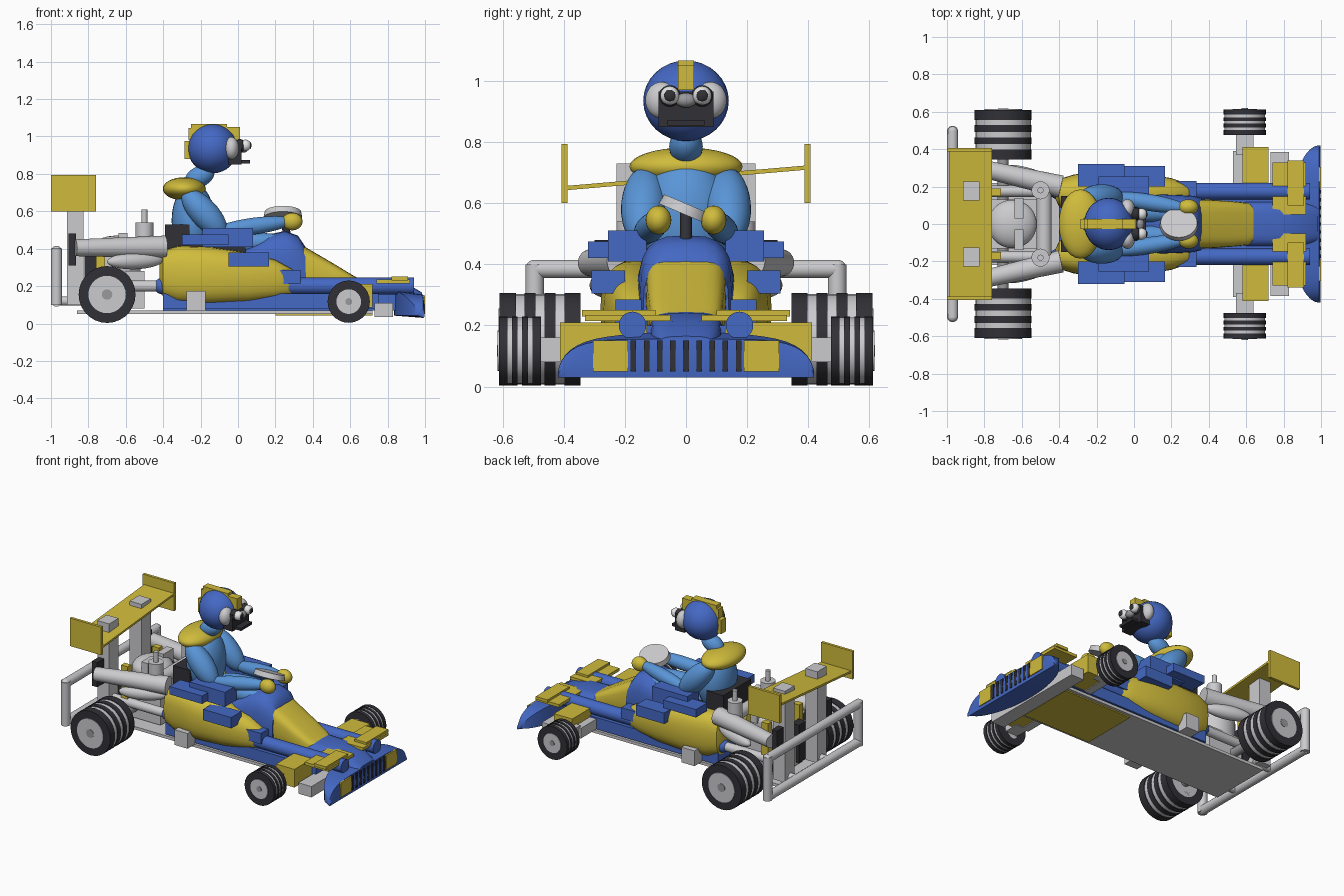
import bpy, bmesh, math
from mathutils import Vector, Matrix

if "Cube" in bpy.data.objects:
    bpy.data.objects.remove(bpy.data.objects["Cube"])


def colour(name, r, g, b):
    m = bpy.data.materials.new(name)
    m.diffuse_color = (r, g, b, 1)
    m.use_nodes = True
    m.node_tree.nodes["Principled BSDF"].inputs["Base Color"].default_value = m.diffuse_color
    return m


BLUE = colour("blue", .058, .138, .55)
SKY = colour("light_blue", .1, .30, .68)
YEL = colour("yellow", .63, .50, .045)
LIGHT = colour("light_grey", .60, .60, .62)
DARK = colour("dark_grey", .03, .03, .037)
MID = colour("mid_grey", .32, .32, .33)
WHITE = colour("white", .85, .85, .85)


def finish(name, bm, mat, smooth=True):
    bmesh.ops.recalc_face_normals(bm, faces=bm.faces)
    me = bpy.data.meshes.new(name)
    bm.to_mesh(me)
    bm.free()
    ob = bpy.data.objects.new(name, me)
    bpy.context.collection.objects.link(ob)
    for m in (mat if isinstance(mat, list) else [mat]):
        me.materials.append(m)
    if smooth:
        bpy.ops.object.select_all(action='DESELECT')
        ob.select_set(True)
        bpy.context.view_layer.objects.active = ob
        bpy.ops.object.shade_smooth_by_angle(angle=math.radians(40))
    return ob


def box(name, x, y, z, mat, roll=0):
    """Box from (min, max) ranges, optionally rolled around x."""
    bm = bmesh.new()
    c = Vector([sum(r) / 2 for r in (x, y, z)])
    size = [abs(r[1] - r[0]) for r in (x, y, z)]
    bmesh.ops.create_cube(bm, size=1, matrix=Matrix.Translation(c) @ Matrix.Rotation(roll, 4, 'X') @ Matrix.Diagonal((*size, 1)))
    return finish(name, bm, mat, False)


def blob(name, c, r, mat, pitch=0, yaw=0):
    bm = bmesh.new()
    m = Matrix.Translation(c) @ Matrix.Rotation(yaw, 4, 'Z') @ Matrix.Rotation(pitch, 4, 'Y') @ Matrix.Diagonal((*r, 1))
    bmesh.ops.create_uvsphere(bm, u_segments=28, v_segments=16, radius=1, matrix=m)
    return finish(name, bm, mat)


def rod(name, a, b, r, mat, r2=None):
    a, b = Vector(a), Vector(b)
    m = Matrix.Translation((a + b) / 2) @ (b - a).to_track_quat('Z', 'Y').to_matrix().to_4x4()
    bm = bmesh.new()
    bmesh.ops.create_cone(bm, cap_ends=True, segments=28, radius1=r, radius2=r if r2 is None else r2,
                          depth=(b - a).length, matrix=m)
    return finish(name, bm, mat)


def limb(name, a, b, r, mat):
    """Ellipsoid stretched between two points."""
    a, b = Vector(a), Vector(b)
    d = b - a
    return blob(name, (a + b) / 2, (d.length / 2, r, r), mat,
                -math.asin(d.z / d.length), math.atan2(d.y, d.x))


def skin(name, rings, mat, smooth=True):
    bm = bmesh.new()
    vs = [[bm.verts.new(p) for p in ring] for ring in rings]
    n = len(vs[0])
    for a, b in zip(vs, vs[1:]):
        for i in range(n):
            bm.faces.new((a[i], a[(i + 1) % n], b[(i + 1) % n], b[i]))
    bm.faces.new(vs[0])
    bm.faces.new(vs[-1])
    return finish(name, bm, mat, smooth)


def loft(name, sections, mat, y0=0, power=.65):
    """Rounded body along x from (x, half width, z low, z high)."""
    rings = []
    for x, w, lo, hi in sections:
        ring = []
        for i in range(24):
            t = math.tau * i / 24
            c, s = math.cos(t), math.sin(t)
            ring.append((x, y0 + w * math.copysign(abs(c) ** power, c),
                         (lo + hi) / 2 + (hi - lo) / 2 * math.copysign(abs(s) ** power, s)))
        rings.append(ring)
    return skin(name, rings, mat)


def wheel(name, x, z, r, y0, y1, hub, s):
    """Tyre with three pale bands, plus rim and cap."""
    w = (y1 - y0) / 13
    edges = [0, 2.6, 4, 5.8, 7.2, 9, 10.4, 13]
    for i in range(7):
        pale = i % 2
        rod(f"{name}_{'band' if pale else 'tread'}", (x, s * (y0 + edges[i] * w), z), (x, s * (y0 + edges[i + 1] * w), z),
            r - (.004 if pale else 0), LIGHT if pale else DARK)
    rod(name + "_rim", (x, s * y0, z), (x, s * (y1 + .004), z), hub, LIGHT)
    rod(name + "_cap", (x, s * y1, z), (x, s * (y1 + .007), z), hub * .28, MID)


# Floor and central tub
box("floor_pan", (-.86, .72), (-.22, .22), (.05, .07), LIGHT)
box("front_floor", (.2, .72), (-.2, .2), (.042, .052), YEL)
box("front_crossbar", (.73, .83), (-.385, .385), (.035, .11), LIGHT)
box("tub", (-.4, .85), (-.13, .13), (.07, .2), BLUE)
loft("cockpit_cowl", [(-.05, .15, .1, .36), (.06, .16, .1, .42), (.16, .16, .1, .475), (.25, .155, .1, .495),
                      (.32, .15, .1, .47), (.36, .14, .1, .41)], BLUE)
loft("hood", [(.3, .132, .15, .445), (.4, .13, .15, .385), (.52, .122, .15, .315), (.61, .112, .15, .26),
              (.655, .085, .15, .235)], YEL, power=.5)
loft("nose", [(.6, .12, .08, .245), (.78, .12, .08, .24), (.9, .115, .06, .215), (.985, .1, .04, .165)], BLUE, power=.55)

# Front bumper swept across the car
rings = []
for i in range(29):
    y = .42 * math.sin(math.pi * (i / 28 - .5)) * .999
    q = abs(y) / .42
    back = .99 - .155 * math.sqrt(1 - q * q)
    top = .035 + .12 * math.sqrt(1 - q ** 6)
    rings.append([(back, y, .042), (.992, y, .03), (.998, y, (top + .03) / 2), (.99, y, top), (back, y, top + .03 * (1 - q))])
skin("front_bumper", rings, BLUE)
for i in range(9):
    y = (i - 4) * .043
    box("grille_slot", (.99, .9995), (y - .009, y + .009), (.05, .15), DARK)

# Engine and rear centre parts
rod("engine_block", (-.65, 0, .1), (-.65, 0, .4), .13, LIGHT)
blob("engine_dome", (-.65, 0, .4), (.13, .13, .07), LIGHT)
box("engine_base", (-.8, -.5), (-.13, .13), (.08, .28), LIGHT)
rod("rear_axle", (-.7, -.36, .155), (-.7, .36, .155), .03, MID)
rod("front_axle", (.59, -.48, .115), (.59, .48, .115), .02, MID)
rod("intake_manifold", (-.48, -.18, .42), (-.48, .18, .42), .04, LIGHT)
for z in (.12, .385):
    rod("rear_bumper_bar", (-.97, -.5, z), (-.97, .5, z), .03, LIGHT)

# Rear wing blade
box("wing_blade", (-.99, -.76), (-.4, .4), (.676, .69), YEL, math.atan(.085))

# Seat
box("seat_back", (-.39, -.26), (-.15, .15), (.3, .53), DARK)
box("seat_base", (-.3, .04), (-.12, .12), (.2, .42), DARK)

# Mirrored parts
for s in (1, -1):
    wheel("rear_wheel", -.70, .155, .152, .345, .61, .1, s)
    wheel("front_wheel", .592, .117, .113, .475, .612, .066, s)
    loft("side_pod", [(-.42, .03, .2, .32), (-.4, .075, .14, .39), (-.32, .1, .11, .415), (-.15, .115, .1, .41),
                      (.05, .105, .11, .38), (.2, .08, .13, .34), (.29, .05, .15, .29), (.33, .02, .18, .25)],
         YEL, s * .165, .8)
    rod("side_tube", (-.4, s * .175, .2), (.94, s * .175, .2), .045, BLUE)
    blob("side_tube_end", (-.4, s * .175, .2), (.05, .045, .045), BLUE)
    box("side_sill", (-.4, .75), (s * .1, s * .22), (.08, .16), BLUE)
    rod("rear_rail", (-.86, s * .175, .2), (-.4, s * .175, .2), .03, LIGHT)
    # Stepped side panels
    box("shoulder_panel", (-.19, .08), (s * .13, s * .255), (.41, .51), BLUE)
    box("outer_panel", (-.3, -.05), (s * .2, s * .32), (.42, .475), BLUE)
    box("lower_panel", (-.05, .165), (s * .2, s * .31), (.305, .38), BLUE)
    box("front_panel", (.205, .335), (s * .13, s * .23), (.21, .285), BLUE)
    box("side_bracket", (-.275, -.175), (s * .22, s * .3), (.07, .175), LIGHT)
    # Front fairings and lamps
    box("front_winglet", (.74, .92), (s * .05, s * .33), (.215, .235), YEL)
    box("winglet_step", (.82, .91), (s * .1, s * .34), (.23, .25), YEL)
    box("axle_fairing", (.58, .72), (s * .13, s * .413), (.085, .21), YEL)
    box("axle_plate", (.53, .585), (s * .1, s * .39), (.08, .15), LIGHT)
    box("axle_stub", (.545, .64), (s * .37, s * .475), (.08, .16), LIGHT)
    box("head_lamp", (.99, 1.0), (s * .19, s * .305), (.05, .15), YEL)
    # Exhausts and engine fittings
    rod("exhaust_pipe", (-.87, s * .31, .405), (-.39, s * .2, .41), .045, LIGHT, .06)
    limb("exhaust_bulge", (-.7, s * .3, .33), (-.4, s * .2, .34), .045, LIGHT)
    box("exhaust_plate", (-.905, -.865), (s * .22, s * .3), (.31, .48), DARK)
    rod("air_funnel", (-.5, s * .18, .4), (-.5, s * .18, .54), .048, LIGHT)
    rod("air_stack", (-.5, s * .18, .54), (-.5, s * .18, .61), .016, LIGHT)
    box("cylinder_cover", (-.64, -.59), (s * .03, s * .14), (.4, .485), LIGHT)
    box("engine_guard", (-.76, -.71), (s * .15, s * .19), (.2, .45), YEL)
    box("engine_mount", (-.82, -.76), (s * .06, s * .14), (.1, .36), DARK)
    # Rear bumper post, wing strut and end plate
    rod("rear_bumper_post", (-.97, s * .495, .1), (-.97, s * .495, .4), .03, LIGHT)
    blob("bumper_corner", (-.97, s * .495, .385), (.03, .03, .03), LIGHT)
    rod("bumper_stay", (-.97, s * .17, .12), (-.8, s * .17, .12), .025, LIGHT)
    box("wing_strut", (-.915, -.825), (s * .125, s * .228), (.1, .73), LIGHT)
    box("wing_end_plate", (-1, -.76), (s * .388, s * .407), (.6, .793), YEL)
    # Arms and gloves
    limb("upper_arm", (-.29, s * .13, .71), (-.07, s * .145, .47), .075, SKY)
    limb("forearm", (-.14, s * .15, .49), (.3, s * .08, .55), .045, SKY)
    blob("glove", (.29, s * .09, .545), (.055, .042, .047), YEL)
    limb("leg", (-.2, s * .07, .42), (.28, s * .06, .44), .055, SKY)
    # Face halves
    blob("cheek", (-.035, s * .08, .937), (.04, .053, .06), LIGHT)
    blob("eye_socket", (.01, s * .053, .95), (.03, .036, .036), DARK)
    blob("eye", (.04, s * .053, .952), (.03, .031, .031), WHITE)
    blob("pupil", (.063, s * .053, .952), (.009, .019, .019), DARK)

# Driver body
blob("torso", (-.24, 0, .55), (.115, .15, .2), SKY)
blob("collar", (-.287, 0, .72), (.115, .185, .062), YEL)
limb("neck", (-.28, 0, .75), (-.13, 0, .82), .055, SKY)
blob("helmet", (-.135, 0, .935), (.133, .14, .132), BLUE)
box("helmet_crest_top", (-.25, -.06), (-.026, .026), (1.02, 1.067), YEL)
box("helmet_crest_front", (-.06, .012), (-.026, .026), (.97, 1.05), YEL)
box("helmet_crest_rear", (-.287, -.23), (-.026, .026), (.88, .975), YEL)
box("helmet_crest_corner", (-.265, -.2), (-.026, .026), (.98, 1.045), YEL)
box("mask", (-.05, .02), (-.09, .09), (.85, .965), DARK)
box("jaw", (-.01, .065), (-.06, .06), (.855, .873), DARK)
blob("snout", (.03, 0, .937), (.025, .035, .024), MID)

# Steering wheel, turned
bm = bmesh.new()
bmesh.ops.create_cone(bm, cap_ends=True, segments=32, radius1=.09, radius2=.085, depth=.035,
                      matrix=Matrix.Translation((.24, 0, .58)) @ Matrix.Rotation(-.4, 4, 'X') @ Matrix.Diagonal((1.15, 1, 1, 1)))
finish("steering_wheel", bm, LIGHT)
rod("steering_column", (.24, 0, .57), (.27, 0, .45), .02, DARK)
